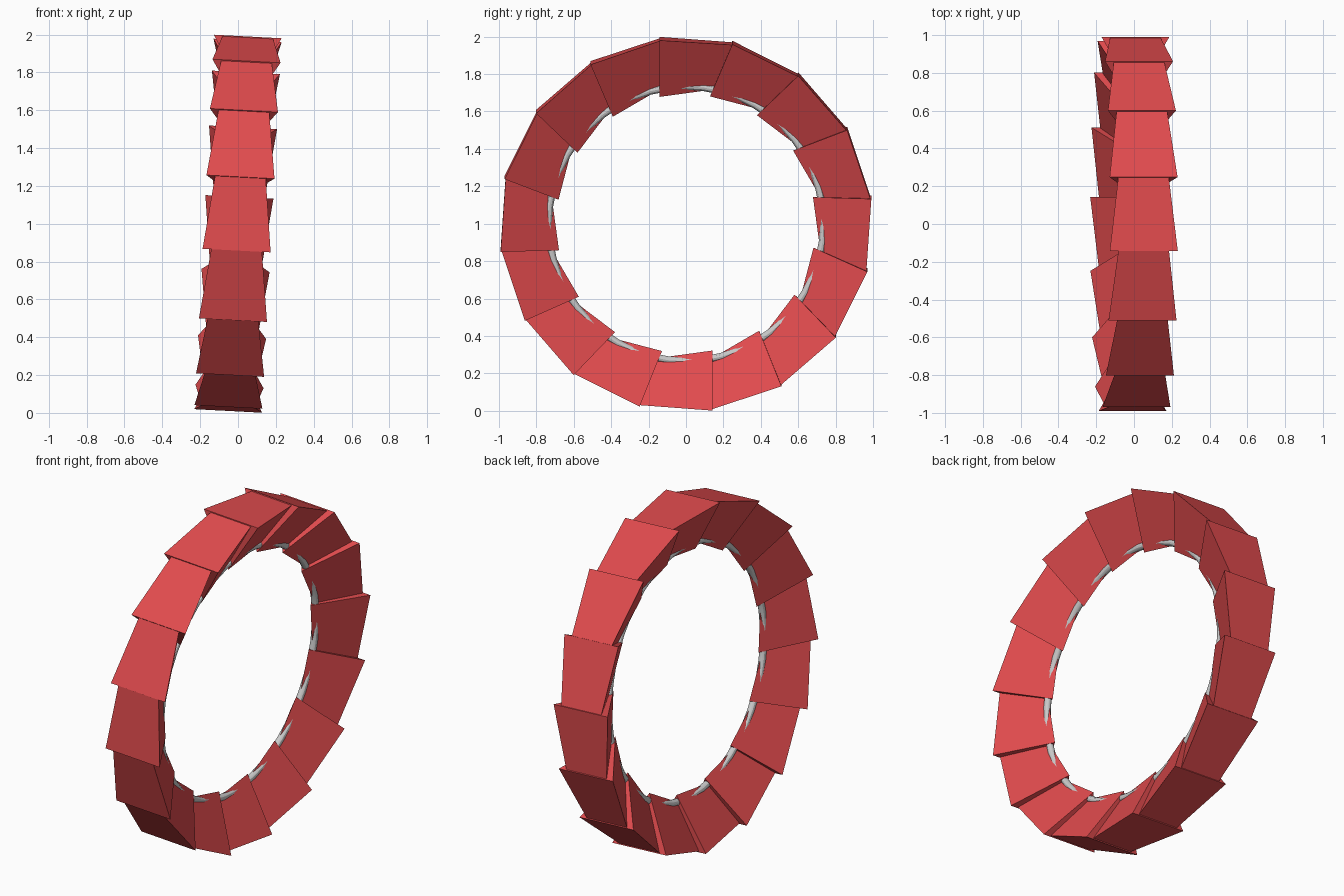
import bpy, bmesh
from math import radians, sin, cos
from mathutils import Matrix

if "Cube" in bpy.data.objects:
    bpy.data.objects.remove(bpy.data.objects["Cube"])

COUNT = 16
AXIS_R = 0.887                      # ring radius to the wedge centre line
WIDE, NARROW = 0.208, 0.154         # triangle circumradius at each end
Y_WIDE, Y_NARROW = 0.142, -0.252    # ends along the tangent

# Whole ring stands upright with a slight lean to +x
lean = Matrix.Translation((0, 0, 1)) @ Matrix.Rotation(radians(3), 4, 'Y')

red = bpy.data.materials.new("red")
red.diffuse_color = (0.75, 0.07, 0.075, 1)
red.use_nodes = True
red.node_tree.nodes["Principled BSDF"].inputs["Base Color"].default_value = red.diffuse_color

# Tapered three-sided wedge, apex pointing to the ring centre
mesh = bpy.data.meshes.new("wedge")
bm = bmesh.new()
ends = []
for y, r in ((Y_NARROW, NARROW), (Y_WIDE, WIDE)):
    ends.append([bm.verts.new((r * sin(radians(a)), y, -AXIS_R + r * cos(radians(a))))
                 for a in (0, 120, 240)])
a, b = ends
bm.faces.new(a)
bm.faces.new(b)
for i in range(3):
    j = (i + 1) % 3
    bm.faces.new((a[i], a[j], b[j], b[i]))
bmesh.ops.recalc_face_normals(bm, faces=bm.faces)
bm.to_mesh(mesh)
bm.free()
mesh.materials.append(red)

# Wedges nested head to tail around the ring
for i in range(COUNT):
    ob = bpy.data.objects.new(f"wedge_{i + 1:02d}", mesh)
    bpy.context.collection.objects.link(ob)
    ob.matrix_world = lean @ Matrix.Rotation(radians(360 / COUNT * i), 4, 'X')

# Thin smooth wire hoop threaded along the inner edges
bpy.ops.mesh.primitive_torus_add(major_radius=0.736, minor_radius=0.02,
                                 major_segments=48, minor_segments=12)
hoop = bpy.context.object
hoop.name = "inner_hoop"
bpy.ops.object.shade_smooth_by_angle()
hoop.matrix_world = lean @ Matrix.Rotation(radians(90), 4, 'Y')
